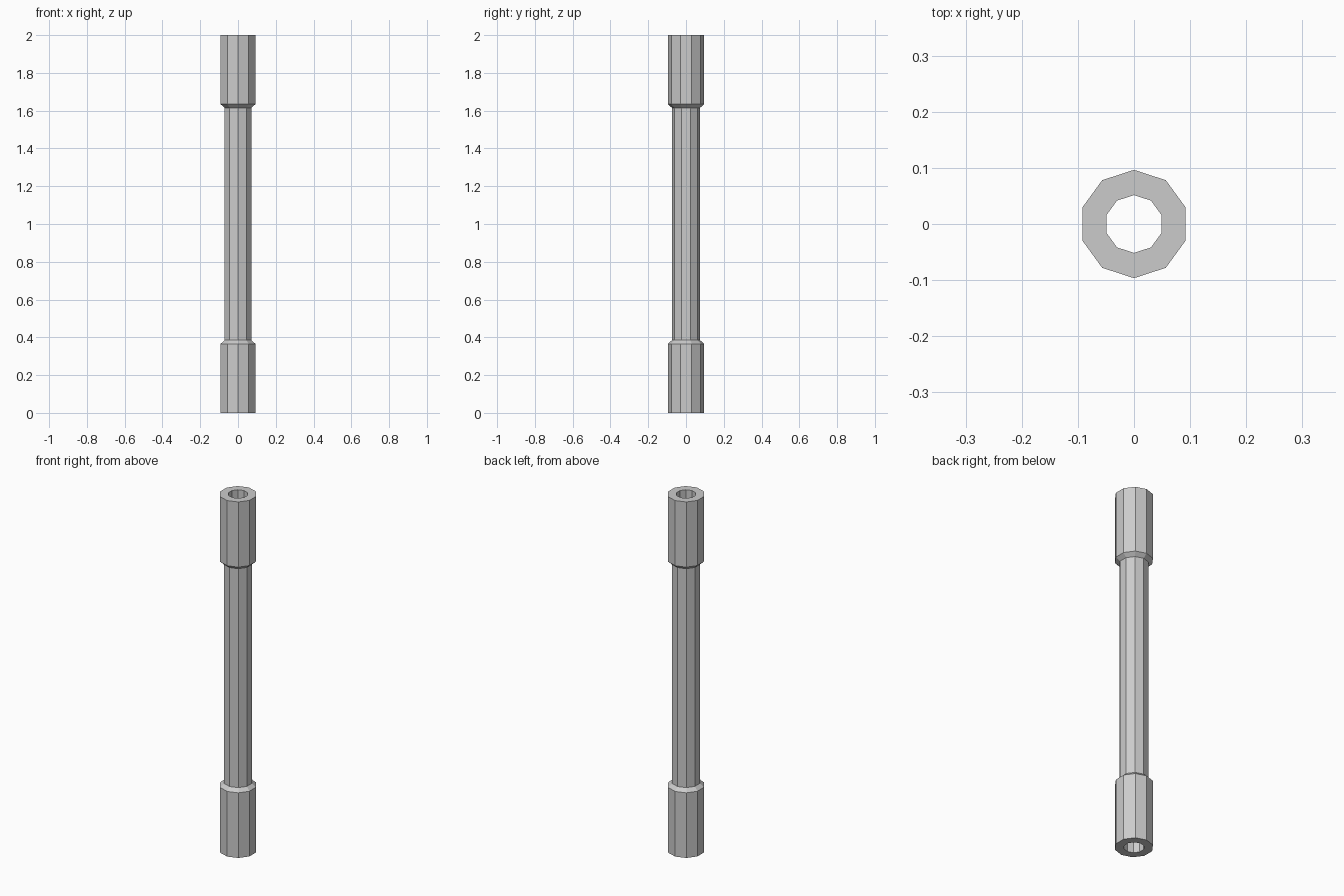
import bpy, bmesh
from math import cos, sin, pi

if "Cube" in bpy.data.objects:
    bpy.data.objects.remove(bpy.data.objects["Cube"])

SIDES = 10
R_COLLAR, R_SHAFT, R_BORE = 0.0965, 0.0745, 0.0515
HEIGHT = 2.0

# Closed wall section (radius, height): outer lower half, mirrored upper half, then the bore
lower = [(R_COLLAR, 0.0), (R_COLLAR, 0.366), (R_SHAFT, 0.385)]
upper = [(r, HEIGHT - z) for r, z in reversed(lower)]
section = lower + upper + [(R_BORE, HEIGHT), (R_BORE, 0.0)]


def lathe(name, section, sides):
    """Revolve a closed section around z into a flat-faced solid."""
    bm = bmesh.new()
    rings = []
    for i in range(sides):
        a = pi / 2 + 2 * pi * i / sides
        rings.append([bm.verts.new((r * cos(a), r * sin(a), z)) for r, z in section])
    n = len(section)
    for i in range(sides):
        a, b = rings[i], rings[(i + 1) % sides]
        for j in range(n):
            k = (j + 1) % n
            bm.faces.new((a[j], b[j], b[k], a[k]))
    bmesh.ops.recalc_face_normals(bm, faces=bm.faces[:])
    mesh = bpy.data.meshes.new(name)
    bm.to_mesh(mesh)
    bm.free()
    obj = bpy.data.objects.new(name, mesh)
    bpy.context.collection.objects.link(obj)
    return obj


# Hollow pipe with a thick chamfered collar at each end
lathe("collared_pipe", section, SIDES)
